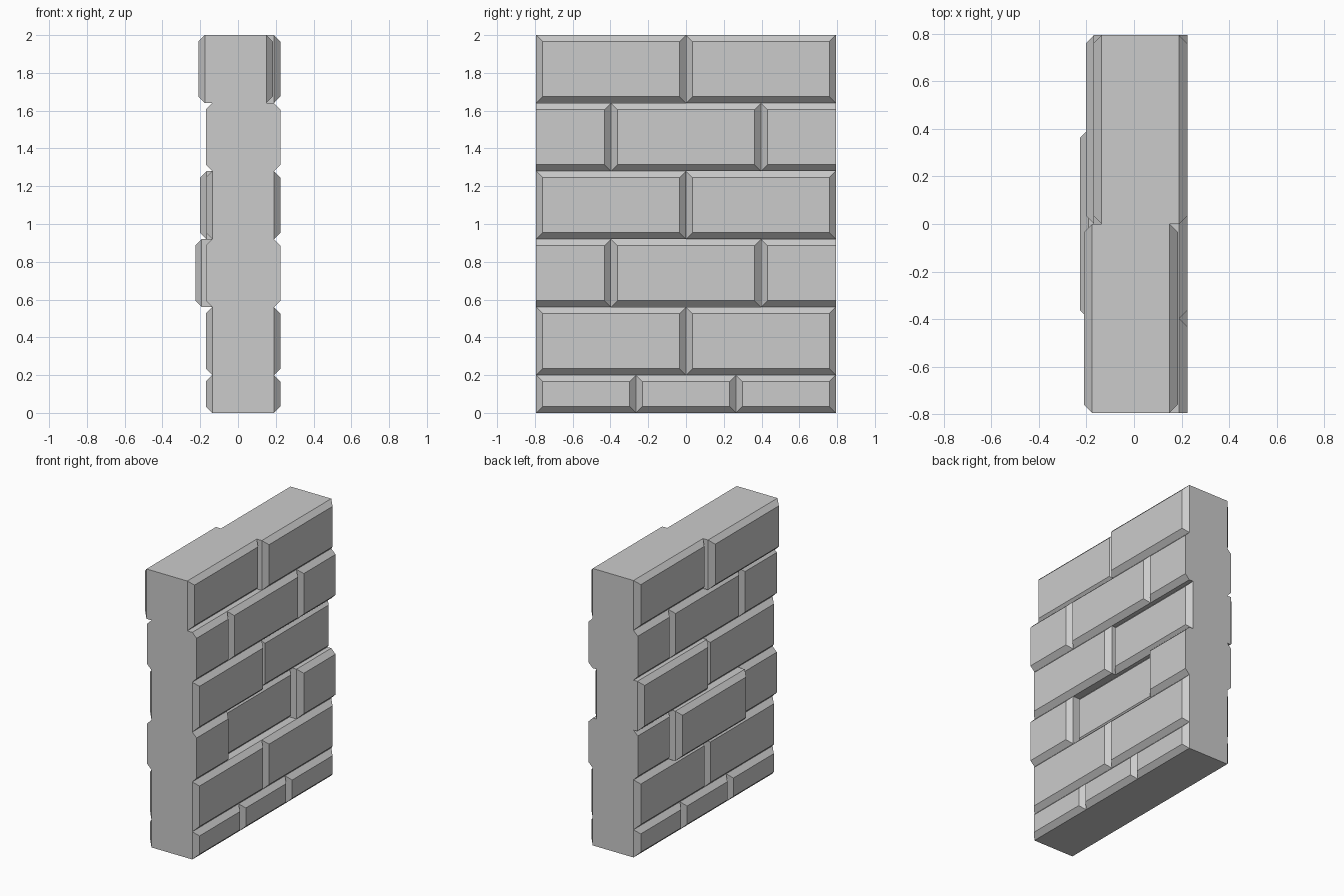
import bpy, bmesh

if "Cube" in bpy.data.objects:
    bpy.data.objects.remove(bpy.data.objects["Cube"])

W = 0.793            # half length of the wall
B = 0.034            # bevel size
X0, X1 = -0.17, 0.224  # outer brick faces


def brick(name, y0, y1, z0, z1, shift=0.0, bevel_lo=True, bevel_hi=True):
    """Through-brick with chamfered borders on both x faces."""
    lo = B if bevel_lo else 0.0
    hi = B if bevel_hi else 0.0
    outer = (y0, y1, z0, z1)
    inner = (y0 + lo, y1 - hi, z0 + B, z1 - B)
    sections = [(X0, inner), (X0 + B, outer), (X1 - B, outer), (X1, inner)]
    bm = bmesh.new()
    rings = []
    for x, (a, b, c, d) in sections:
        rings.append([bm.verts.new((x + shift, y, z))
                      for y, z in ((a, c), (b, c), (b, d), (a, d))])
    for r, s in zip(rings, rings[1:]):
        for i in range(4):
            j = (i + 1) % 4
            bm.faces.new((r[i], r[j], s[j], s[i]))
    bm.faces.new(rings[0])
    bm.faces.new(rings[-1])
    bmesh.ops.recalc_face_normals(bm, faces=bm.faces)
    mesh = bpy.data.meshes.new(name)
    bm.to_mesh(mesh)
    bm.free()
    bpy.context.collection.objects.link(bpy.data.objects.new(name, mesh))


# Courses from the bottom up: height, seams along y, sideways shift per brick
full, half = [-W, 0, W], [-W, -W / 2, W / 2, W]
courses = [
    (0.20, [-W, -W / 3, W / 3, W], [0, 0, 0]),
    (0.36, full, [0, 0]),
    (0.36, half, [0, -0.056, 0]),
    (0.36, full, [0, -0.031]),
    (0.36, half, [0, 0, 0]),
    (0.36, full, [-0.04, 0]),
]
z = 0.0
for row, (h, seams, shifts) in enumerate(courses):
    cut = seams is half   # cut half bricks have plain ends at the wall edge
    for i, s in enumerate(shifts):
        brick(f"brick_row{row + 1}_{i + 1}", seams[i], seams[i + 1], z, z + h, s,
              bevel_lo=not (cut and i == 0),
              bevel_hi=not (cut and i == len(shifts) - 1))
    z += h
